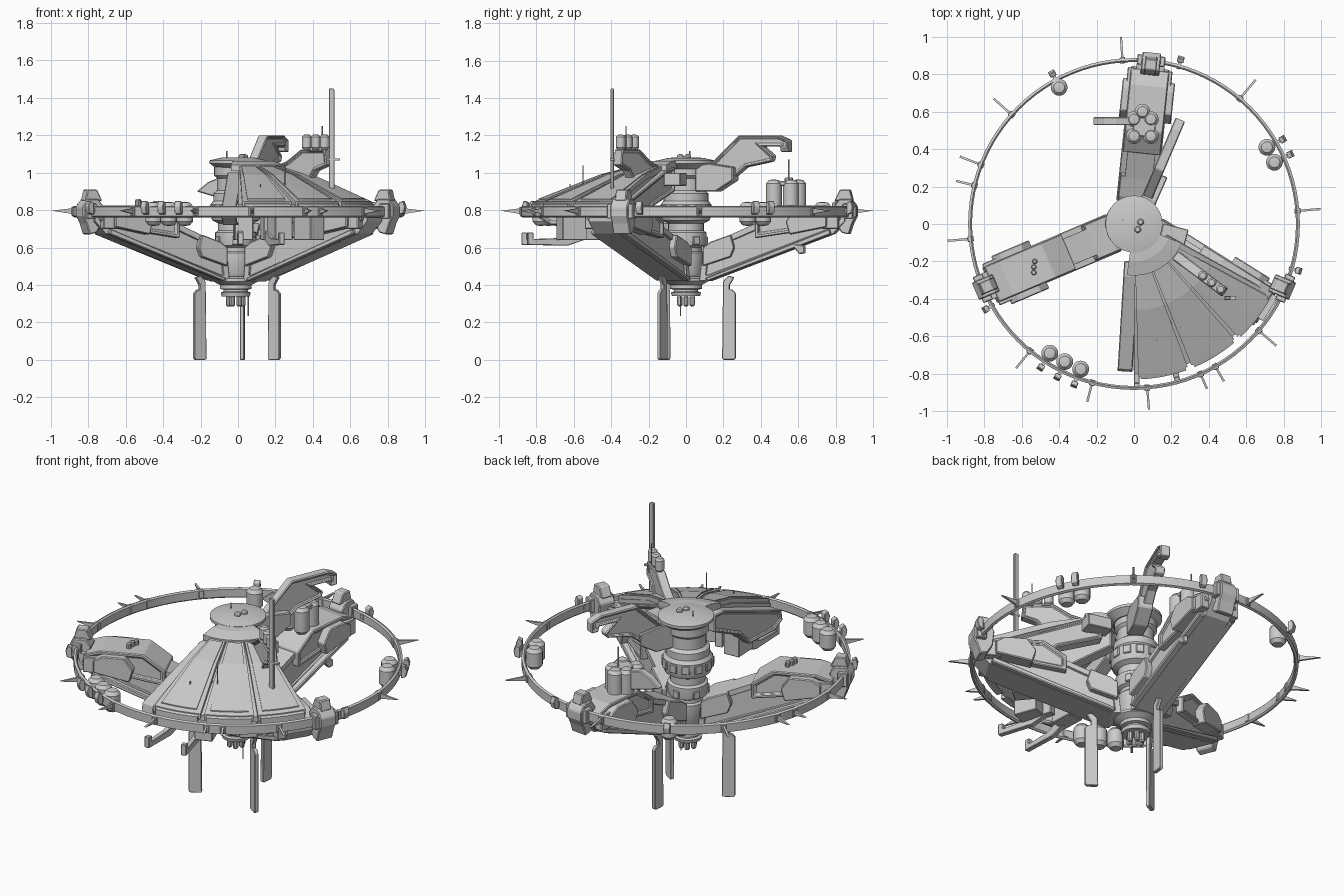
import bpy, bmesh, math, random
from math import sin, cos, radians, pi, atan2, degrees, hypot
random.seed(4)


def finish(name, bm, loc=(0, 0, 0), ang=0, bevel=0, smooth=False):
    bmesh.ops.remove_doubles(bm, verts=bm.verts, dist=1e-5)
    bmesh.ops.recalc_face_normals(bm, faces=bm.faces)
    me = bpy.data.meshes.new(name)
    bm.to_mesh(me)
    bm.free()
    ob = bpy.data.objects.new(name, me)
    bpy.context.collection.objects.link(ob)
    ob.location = loc
    ob.rotation_euler[2] = radians(ang)
    if bevel:
        m = ob.modifiers.new("bevel", "BEVEL")
        m.width, m.segments, m.limit_method = bevel, 1, "ANGLE"
    if smooth:
        bpy.context.view_layer.objects.active = ob
        ob.select_set(True)
        bpy.ops.object.shade_smooth_by_angle(angle=radians(35))
        ob.select_set(False)
    return ob


def prism(name, pts, width, ang=0, off=0, inset=0, bevel=0.005, loc=(0, 0, 0), taper=1):
    """Profile in the (radius, z) plane, extruded sideways, turned to an azimuth."""
    bm = bmesh.new()
    a = [bm.verts.new((u, off - width / 2, z)) for u, z in pts]
    b = [bm.verts.new((u, off + width / 2 * taper, z)) for u, z in pts]
    sides = [bm.faces.new(a), bm.faces.new(b)]
    n = len(pts)
    for i in range(n):
        j = (i + 1) % n
        bm.faces.new((a[i], a[j], b[j], b[i]))
    if inset:
        bmesh.ops.recalc_face_normals(bm, faces=bm.faces)
        bmesh.ops.inset_region(bm, faces=sides, thickness=inset, use_even_offset=True)
        bmesh.ops.inset_region(bm, faces=sides, thickness=0.003, depth=-0.012)
    return finish(name, bm, loc, ang, bevel)


def box(name, u0, u1, z0, z1, width, ang=0, off=0, bevel=0.004, loc=(0, 0, 0)):
    return prism(name, [(u0, z0), (u1, z0), (u1, z1), (u0, z1)], width, ang, off, 0, bevel, loc)


def lathe(name, prof, a0=0, a1=360, n=32, loc=(0, 0, 0), smooth=True):
    """Closed (radius, z) profile swept around z, partly or fully."""
    bm = bmesh.new()
    full = a1 - a0 >= 360
    rings = []
    for i in range(n if full else n + 1):
        t = radians(a0 + (a1 - a0) * i / n)
        rings.append([bm.verts.new((r * cos(t), r * sin(t), z)) for r, z in prof])
    m = len(prof)
    for i in range(n):
        p, q = rings[i], rings[(i + 1) % len(rings)]
        for j in range(m):
            k = (j + 1) % m
            if prof[j][0] == 0 and prof[k][0] == 0:
                continue
            bm.faces.new((p[j], p[k], q[k], q[j]))
    if not full:
        bm.faces.new(rings[0])
        bm.faces.new(rings[-1])
    return finish(name, bm, loc, 0, 0, smooth)


def capsule(name, x, y, z0, z1, r, n=16):
    d = r * 0.55
    lathe(name, [(0, z0), (r * .65, z0 + d * .2), (r, z0 + d), (r, z1 - d),
                 (r * .65, z1 - d * .2), (0, z1)], n=n, loc=(x, y, 0))


def rod(name, x, y, z0, z1, r=0.004):
    lathe(name, [(0, z0), (r, z0), (r, z1), (0, z1)], n=6, loc=(x, y, 0), smooth=False)


# outer ring
lathe("outer_ring", [(.865, .77), (.873, .762), (.886, .768), (.886, .817), (.873, .823), (.865, .815)], n=96)

# central column with its rims, and the cap disc
CX = -0.012
lathe("column", [(0, .34), (.075, .34), (.08, .36), (.065, .365), (.065, .375), (.085, .38), (.085, .40),
                 (.12, .42), (.12, .435), (.085, .445), (.095, .46), (.095, .57), (.085, .58), (.085, .60),
                 (.105, .61), (.11, .64), (.11, .68), (.095, .69), (.095, .73), (.125, .745), (.135, .77),
                 (.135, .83), (.12, .85), (.12, .89), (.1, .905), (.1, .97), (.115, .985), (.115, 1.03),
                 (0, 1.03)], loc=(CX, 0, 0))
lathe("cap_disc", [(0, 1.02), (.11, 1.02), (.152, 1.05), (.152, 1.066), (.09, 1.08), (0, 1.082)], n=40)
for i in range(12):
    box("column_panel", .12, .142, .775, .825, .045, i * 30, loc=(CX, 0, 0))
    if i % 2:
        box("column_vent", .09, .117, .615, .66, .04, i * 30, loc=(CX, 0, 0))
for x, y in ((.02, -.03), (.035, .01)):
    capsule("cap_dome", x, y, 1.07, 1.10, .018, 12)
rod("cap_mast", -.06, .02, 1.07, 1.115)

# bottom nozzles and probe
for i in range(6):
    t = i * pi / 3
    capsule("nozzle", CX + .038 * cos(t), .038 * sin(t), .285, .345, .015, 10)
rod("bottom_probe", .055, -.03, .235, .35, .003)

# three radial arms: keel, hub box, raised outer block
for ang in (84, 203, -32):
    prism("arm_keel", [(.08, .425), (.13, .42), (.80, .675), (.86, .74), (.86, .79), (.42, .745), (.10, .605)],
          .15, ang, 0, .03)
    prism("arm_belly_plate", [(.11, .435), (.13, .422), (.79, .672), (.78, .70)], .215, ang)
    prism("arm_hub_box", [(.10, .50), (.25, .55), (.27, .60), (.25, .67), (.14, .63), (.10, .60)], .20, ang)
    prism("arm_outer_block", [(.38, .65), (.78, .71), (.84, .75), (.82, .80), (.74, .825), (.50, .825), (.38, .74)],
          .205, ang, 0, .02)
    prism("arm_flare", [(.57, .67), (.77, .71), (.77, .78), (.72, .81), (.60, .81), (.55, .74)], .28, ang)
    for s in (-1, 1):
        box("arm_end_clamp", .74, .83, .70, .79, .05, ang, s * .095)

# clamps where the arms meet the ring
for ang in (84, 203, -23):
    prism("ring_clamp", [(.81, .73), (.84, .68), (.88, .67), (.90, .73), (.92, .77), (.92, .82), (.89, .86),
                         (.83, .86), (.80, .82)], .10, ang)
    prism("ring_clamp_tower", [(.80, .85), (.83, .91), (.885, .91), (.90, .85)], .065, ang)
    box("ring_clamp_band", .85, .905, .755, .835, .15, ang)

# tank cluster and fin on the back arm
for x, y in ((.0, .47), (.09, .47), (.0, .56), (.09, .56), (.045, .6)):
    capsule("tank", x, y, .80, .965, .042)
box("tank_cover", .47, .57, .93, .955, .12, 84)
rod("tank_mast", .06, .55, .93, 1.07)
prism("back_fin", [(.0, .84), (.0, .95), (-.10, .975), (-.16, .95), (-.22, .90), (-.12, .87)], .045, 0, .55)

# domes on the left arm
for x, y in ((-.53, -.20), (-.535, -.23), (-.535, -.26)):
    capsule("arm_dome", x, y, .81, .86, .014, 10)

# conical shield: three panels with raised ribs, inner hood and outer lip
top = [(.27, 1.03), (.82, .835)]
for i in range(3):
    a = -89 + i * 20.5
    lathe("shield_panel", [(.25, 1.005), (.25, 1.04), (.46, .985), (.815, .845), (.815, .815), (.45, .945)],
          a + .6, a + 19.6, 6, smooth=False)
    lathe("panel_plate", [(.29, 1.02), (.29, 1.035), (.46, .991), (.79, .861), (.79, .83)],
          a + 2.6, a + 17.6, 6, smooth=False)
    lathe("panel_lip", [(.79, .80), (.83, .80), (.83, .832), (.79, .85)], a + 1.5, a + 18.7, 6, smooth=False)
lathe("shield_underlay", [(.13, .98), (.13, 1.01), (.25, 1.01), (.45, .965), (.80, .83), (.80, .80), (.44, .92)],
      -90, -28, 18, smooth=False)
lathe("shield_hood", [(.1, 1.03), (.1, 1.068), (.2, 1.062), (.275, 1.042), (.275, 1.01)], -98, -22, 14, smooth=False)
for i in range(18):
    r, t = random.uniform(.32, .74), random.uniform(-86, -32)
    z = 1.04 - max(0, r - .25) * .35 - .01
    box("shield_fitting", r, r + .025, z - .02, z + .008, .014, t, bevel=0)

# girders under the shield edges
prism("shield_girder_left", [(.20, 1.0), (.28, 1.0), (.78, .82), (.79, .76), (.72, .72), (.50, .72), (.42, .80),
                             (.20, .90)], .08, -93.5, 0, .015)
prism("shield_girder_right", [(.18, 1.03), (.28, 1.01), (.76, .82), (.78, .74), (.55, .72), (.42, .82),
                              (.18, .90)], .07, -29, 0, .015)
prism("shield_girder_mid", [(.12, .99), (.28, .98), (.74, .82), (.70, .76), (.40, .82), (.12, .90)], .07, -62)
box("hood_side_box", .15, .29, .93, 1.0, .09, -15)
for t, r in ((-87, .46), (-70, .58), (-50, .52)):
    box("under_shield_box", r, r + .14, .64, .80 if r > .5 else .84, .10, t)

# grappling claws below the shield front
for ang in (-89, -74.5):
    prism("claw", [(.56, .68), (.60, .69), (.70, .65), (.85, .645), (.85, .68), (.88, .68), (.88, .615),
                   (.66, .61), (.57, .64)], .03, ang, bevel=.003)
    box("claw_mount", .53, .60, .64, .80, .045, ang)
prism("side_claw", [(.60, .62), (.66, .61), (.66, .57), (.63, .565), (.60, .60)], .03, 75)

# sensor tower on the shield with three domes and a tall blade mast
prism("sensor_tower", [(.27, .99), (.28, 1.04), (.34, 1.06), (.44, 1.125), (.60, 1.125), (.61, 1.04), (.53, 1.01),
                       (.48, .94)], .055, -37, 0, .012)
for u in (.46, .52, .58):
    capsule("tower_dome", u * cos(radians(-37)), u * sin(radians(-37)), 1.12, 1.205, .026, 12)
prism("blade_mast", [(.485, .90), (.515, .90), (.515, 1.44), (.51, 1.45), (.485, 1.45)], .018, 0, -.395, bevel=.003)
box("mast_clip", .48, .545, 1.065, 1.075, .02, 0, -.395, bevel=0)
for x, y, z0, z1 in ((.45, -.32, 1.1, 1.25), (.25, -.55, .9, 1.04), (.36, -.27, .95, 1.06), (.12, -.62, .87, .94)):
    rod("thin_mast", x, y, z0, z1, .003)

# crane arm rising from the column towards the back
prism("crane_shoulder", [(.08, .90), (.20, .90), (.30, .96), (.30, 1.03), (.16, 1.05), (.08, 1.04)], .085, 66, -.02)
prism("crane_arm", [(.16, .91), (.22, .92), (.36, 1.03), (.51, 1.06), (.52, 1.09), (.46, 1.14), (.56, 1.14),
                    (.565, 1.11), (.61, 1.11), (.61, 1.175), (.55, 1.20), (.32, 1.20), (.16, 1.05)],
      .055, 67, -.01, .012)

# hanging blades under the hub
for ang in (84, 208, -33):
    prism("hanging_blade", [(.195, .005), (.205, 0), (.26, 0), (.268, .01), (.268, .355), (.25, .375), (.235, .375),
                            (.235, .40), (.26, .44), (.23, .45), (.20, .42)], .022, ang, bevel=.003)

# capsules along the ring with their outboard fittings
for x, y in ((-.40, .73), (.71, .41), (.75, .33), (-.45, -.69), (-.37, -.735), (-.285, -.775)):
    capsule("ring_capsule", x, y, .715, .845, .045, 20)
    t, r = degrees(atan2(y, x)), hypot(x, y)
    box("capsule_bracket", r, .88, .78, .80, .03, t)
for x, y in ((-.5, -.77), (-.41, -.82), (-.32, -.86), (.79, .45), (.83, .37), (-.44, .81), (.25, .88),
             (.88, -.25), (-.8, -.46)):
    t = degrees(atan2(y, x))
    box("ring_fitting_stem", .86, .91, .785, .81, .018, t, bevel=0)
    prism("ring_fitting", [(.897, .775), (.925, .785), (.932, .82), (.92, .85), (.897, .84)], .036, t, bevel=.003)

# spikes around the ring, given by their tips
for x, y in ((-.07, 1), (.65, .77), (.997, .08), (-.75, .67), (-.93, .36), (-.95, .23), (-.995, -.09), (-.63, -.77),
             (-.25, -.95), (.08, -.99), (.39, -.88), (.48, -.84), (.76, -.65)):
    t, r = degrees(atan2(y, x)), hypot(x, y)
    prism("ring_spike", [(.86, .78), (.89, .78), (r, .797), (.89, .81), (.86, .81)], .012, t, bevel=0)
    box("spike_base", .86, .893, .772, .818, .03, t, bevel=.003)
